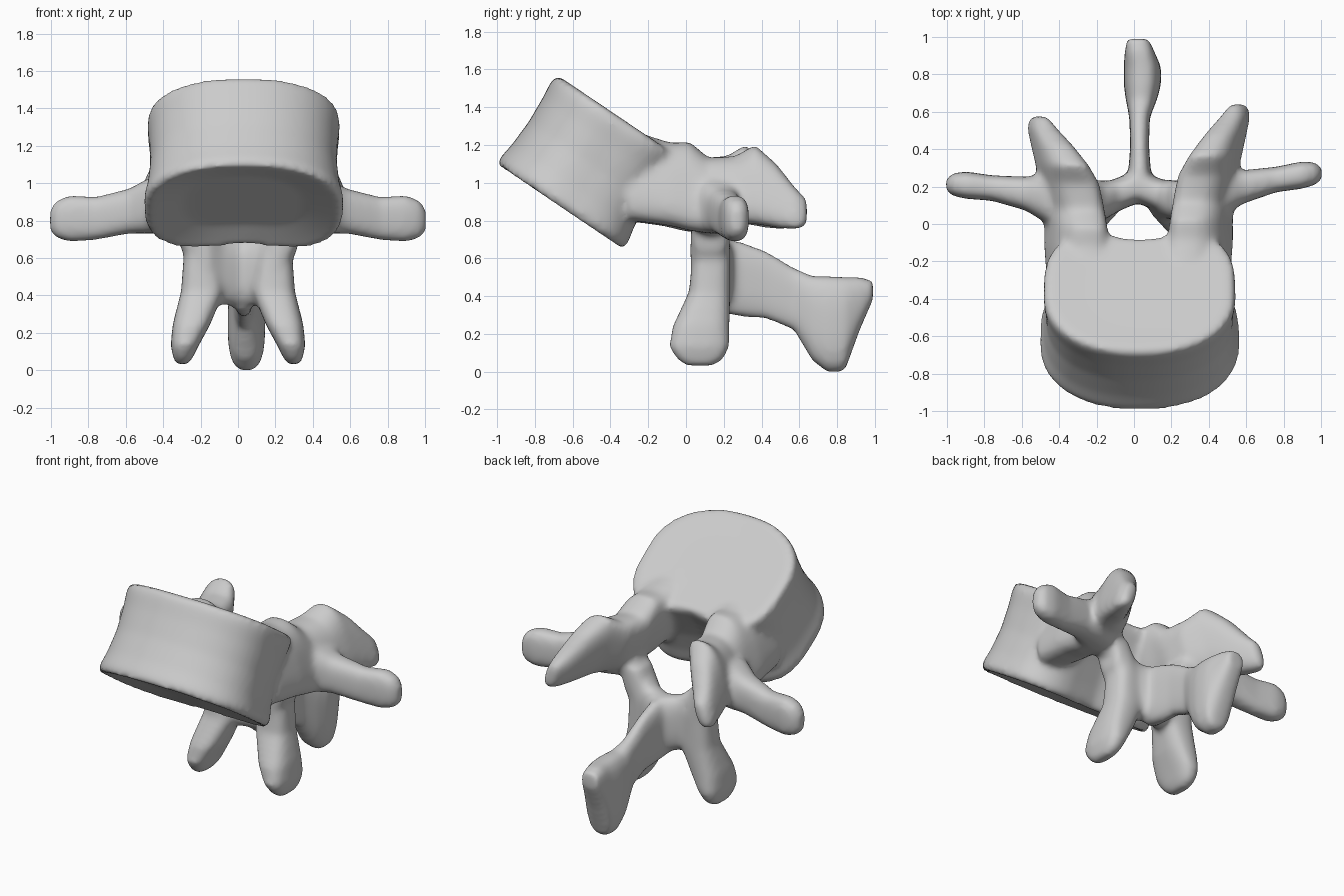
import bpy, bmesh, math
from mathutils import Vector

if "Cube" in bpy.data.objects:
    bpy.data.objects.remove(bpy.data.objects["Cube"], do_unlink=True)

bone = bpy.data.materials.new("bone grey")
bone.use_nodes = True
bone.diffuse_color = (0.6, 0.6, 0.6, 1)
bone.node_tree.nodes["Principled BSDF"].inputs["Base Color"].default_value = bone.diffuse_color

SEGMENTS = 48
parts = []


def power(value, exponent):
    return math.copysign(abs(value) ** exponent, value)


def skin(name, rings):
    """Skin closed rings into a capped solid."""
    bm = bmesh.new()
    loops = [[bm.verts.new(p) for p in ring] for ring in rings]
    for low, high in zip(loops, loops[1:]):
        for i in range(SEGMENTS):
            j = (i + 1) % SEGMENTS
            bm.faces.new((low[i], low[j], high[j], high[i]))
    bm.faces.new(loops[0])
    bm.faces.new(loops[-1])
    bmesh.ops.triangulate(bm, faces=[f for f in bm.faces if len(f.verts) > 4])
    bmesh.ops.recalc_face_normals(bm, faces=bm.faces)
    mesh = bpy.data.meshes.new(name)
    bm.to_mesh(mesh)
    bm.free()
    mesh.materials.append(bone)
    obj = bpy.data.objects.new(name, mesh)
    bpy.context.collection.objects.link(obj)
    parts.append(obj)


def limb(name, axis, stations, side=1, lean=0.0, slant=0.0, shift=0.0):
    """Loft rounded sections; a station is x, y, z and two half sizes across the axis."""
    across = [k for k in range(3) if k != axis]
    rings = []
    for x, y, z, half_a, half_b in stations:
        ring = []
        for i in range(SEGMENTS):
            a = math.tau * i / SEGMENTS
            p = Vector((x * side + shift, y + lean * x * side, z))
            p[across[0]] += half_a * power(math.cos(a), 0.72)
            p[across[1]] += half_b * power(math.sin(a), 0.72)
            p.x -= side * slant * (p.z - z)
            ring.append(p)
        rings.append(ring)
    skin(name, rings)


# Tilted body: round in front, square and notched behind, with a slight waist
slope, rise = math.radians(34), math.radians(32)
depth_dir = Vector((0, math.cos(slope), -math.sin(slope)))
up_dir = Vector((0, math.sin(rise), math.cos(rise)))
front_edge = Vector((0.03, -0.995, 1.10))


def body_ring(height, scale):
    ring = []
    for i in range(SEGMENTS):
        a = math.tau * i / SEGMENTS
        behind = math.sin(a) > 0
        bend = 0.6 if behind else 0.9
        x = 0.525 * power(math.cos(a), bend) * scale
        depth = 0.4 + (0.43 if behind else 0.4) * power(math.sin(a), bend) * scale
        if behind:
            depth -= 0.07 * scale * math.exp(-(x / 0.22) ** 2)
        ring.append(front_edge + Vector((x, 0, 0)) + depth_dir * depth + up_dir * height)
    return ring


levels = ((0.03, 0.6), (0.0, 0.9), (-0.01, 0.99), (0.03, 1.02), (0.12, 0.98), (0.27, 0.95),
          (0.42, 0.96), (0.51, 0.98), (0.555, 0.97), (0.565, 0.9), (0.56, 0.6))
skin("body", [body_ring(h, s) for h, s in levels])

# Paired parts: stalk with upper joint, side wing, lower joint, arch plate
stalk = ((.32, -.32, 1.04, .14, .24), (.33, -.1, .99, .15, .22), (.335, 0, .98, .14, .235),
         (.345, .1, .93, .14, .2), (.37, .24, .96, .14, .18), (.41, .34, .99, .115, .21),
         (.465, .45, .93, .09, .17), (.52, .55, .86, .065, .11), (.535, .61, .84, .035, .07))
wing = ((.36, .12, .87, .13, .14), (.47, .15, .88, .13, .15), (.58, .18, .85, .09, .12),
        (.76, .215, .81, .068, .115), (.9, .235, .81, .073, .125), (.97, .24, .805, .06, .1),
        (1.005, .24, .8, .03, .06))
lower_joint = ((.29, .13, .82, .09, .1), (.2, .135, .62, .09, .1), (.19, .125, .42, .115, .11),
               (.25, .08, .24, .1, .15), (.285, .07, .13, .075, .16), (.295, .075, .06, .05, .12),
               (.3, .075, .03, .03, .07))
plate = ((.3, .13, .82, .1, .17), (.18, .12, .6, .1, .19), (.1, .16, .53, .09, .18),
         (-.02, .21, .52, .09, .18))
for label, side in (("left", 1), ("right", -1)):
    limb(label + "_stalk", 1, stalk, side, lean=0.06, slant=0.3, shift=0.025)
    limb(label + "_wing", 0, wing, side, lean=0.03)
    limb(label + "_lower_joint", 2, lower_joint, side)
    limb(label + "_arch_plate", 0, plate, side, shift=0.02)

# Rear spine blade
blade = ((.02, .16, .51, .08, .19), (.03, .28, .49, .06, .2), (.03, .42, .46, .05, .18),
         (.03, .57, .385, .055, .165), (.04, .67, .28, .085, .225), (.045, .75, .25, .1, .255),
         (.045, .84, .25, .1, .25), (.03, .92, .36, .08, .14), (.02, .99, .43, .06, .05))
limb("spine_blade", 1, blade)

# Fuse the parts into one smooth bone
bpy.ops.object.select_all(action="DESELECT")
for obj in parts:
    obj.select_set(True)
bpy.context.view_layer.objects.active = parts[0]
bpy.ops.object.join()
vertebra = bpy.context.view_layer.objects.active
vertebra.name = "vertebra"
fuse = vertebra.modifiers.new("fuse", "REMESH")
fuse.mode = "VOXEL"
fuse.voxel_size = 0.017
soften = vertebra.modifiers.new("soften", "SMOOTH")
soften.factor = 0.5
soften.iterations = 14
for name in ("fuse", "soften"):
    bpy.ops.object.modifier_apply(modifier=name)
vertebra.data.materials.clear()
vertebra.data.materials.append(bone)
bpy.ops.object.shade_smooth()

# Stand it on the ground
lowest = min(v.co.z for v in vertebra.data.vertices)
for v in vertebra.data.vertices:
    v.co.z -= lowest
